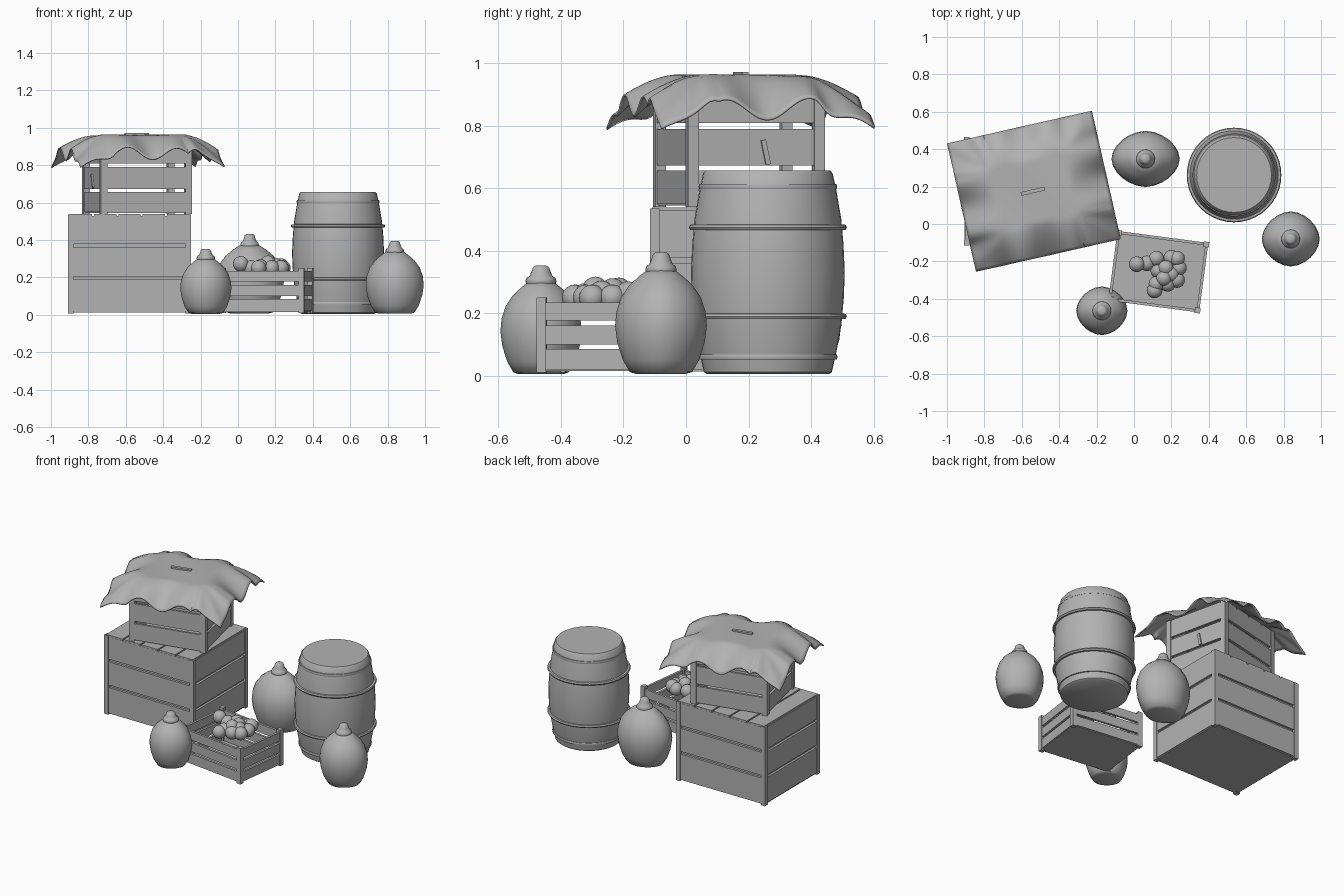
import bpy, bmesh, math
from mathutils import Matrix, Vector

if "Cube" in bpy.data.objects:
    bpy.data.objects.remove(bpy.data.objects["Cube"])

grey = bpy.data.materials.new("plain_grey")
grey.diffuse_color = (0.45, 0.45, 0.45, 1)
grey.use_nodes = True
grey.node_tree.nodes["Principled BSDF"].inputs["Base Color"].default_value = grey.diffuse_color


def finish(name, bm, matrix=None, smooth=None):
    me = bpy.data.meshes.new(name)
    bmesh.ops.recalc_face_normals(bm, faces=bm.faces)
    bm.to_mesh(me)
    bm.free()
    me.materials.append(grey)
    ob = bpy.data.objects.new(name, me)
    bpy.context.collection.objects.link(ob)
    if matrix:
        ob.matrix_world = matrix
    if smooth:
        bpy.ops.object.select_all(action='DESELECT')
        ob.select_set(True)
        bpy.context.view_layer.objects.active = ob
        bpy.ops.object.shade_smooth_by_angle(angle=math.radians(smooth))
    return ob


def box(bm, x0, x1, y0, y1, z0, z1):
    m = Matrix.Translation(((x0 + x1) / 2, (y0 + y1) / 2, (z0 + z1) / 2))
    bmesh.ops.create_cube(bm, size=1, matrix=m @ Matrix.Diagonal((x1 - x0, y1 - y0, z1 - z0, 1)))


def crate(name, x, y, z, angle, w, d, h, post, rows, lid=0, liner=False):
    """Corner posts, three slats per side, floor, optional plank lid."""
    place = Matrix.Translation((x, y, z)) @ Matrix.Rotation(math.radians(angle), 4, 'Z')
    hw, hd, t, inset = w / 2, d / 2, 0.015, 0.005
    bm = bmesh.new()
    for sx in (-1, 1):
        for sy in (-1, 1):
            xs = sorted((sx * hw, sx * (hw - post)))
            ys = sorted((sy * hd, sy * (hd - post)))
            box(bm, *xs, *ys, 0, h)
    finish(name + "_posts", bm, place)
    bm = bmesh.new()
    for z0, z1 in rows:
        for s in (-1, 1):
            ys = sorted((s * (hd - inset), s * (hd - inset - t)))
            xs = sorted((s * (hw - inset), s * (hw - inset - t)))
            box(bm, -hw + post, hw - post, *ys, z0, z1)
            box(bm, *xs, -hd + post, hd - post, z0, z1)
    finish(name + "_slats", bm, place)
    bm = bmesh.new()
    box(bm, -hw + 0.01, hw - 0.01, -hd + 0.01, hd - 0.01, 0.005, 0.02)
    finish(name + "_floor", bm, place)
    if lid:
        bm = bmesh.new()
        step = (w - 0.01) / lid
        for i in range(lid):
            a = -hw + 0.005 + i * step
            box(bm, a + 0.005, a + step - 0.005, -hd + 0.006, hd - 0.006, h - 0.012, h + 0.004)
        finish(name + "_lid_planks", bm, place)
    if liner:
        bm = bmesh.new()
        k = inset + t
        box(bm, -hw + k, hw - k, -hd + k, hd - k, 0.02, h - 0.014)
        finish(name + "_liner", bm, place)
    return place


def lathe(bm, profile, seg, shape=lambda a: (math.cos(a), math.sin(a))):
    """Closed solid from (radius, height) points, capped at both ends."""
    rings = []
    for r, z in profile:
        ring = []
        for i in range(seg):
            c, s = shape(2 * math.pi * i / seg)
            ring.append(bm.verts.new((r * c, r * s, z)))
        rings.append(ring)
    for a, b in zip(rings, rings[1:]):
        for i in range(seg):
            j = (i + 1) % seg
            bm.faces.new((a[i], a[j], b[j], b[i]))
    bm.faces.new(rings[0][::-1])
    bm.faces.new(rings[-1])


# Crates
crate("large_crate", -0.58, 0.175, 0.008, 0, 0.66, 0.58, 0.527, 0.03,
      [(0.012, 0.18), (0.197, 0.352), (0.37, 0.52)], lid=5, liner=True)
upper = crate("upper_crate", -0.54, 0.17, 0.54, 13, 0.5, 0.45, 0.385, 0.035,
              [(0.01, 0.117), (0.133, 0.25), (0.268, 0.375)], lid=4)
crate("open_crate", 0.13, -0.255, 0.01, -7.5, 0.5, 0.385, 0.24, 0.03,
      [(0.01, 0.075), (0.09, 0.15), (0.167, 0.225)])

# Small slanted pegs on the upper crate sides and on top of the cloth
for name, loc, rot in (("right_peg", (0.247, 0.03, 0.175), (0.2, 0, 0)),
                       ("left_peg", (-0.247, -0.02, 0.175), (-0.5, 0, 0)),
                       ("top_peg", (0, 0.005, 0.426), (0, math.pi / 2, 0))):
    bm = bmesh.new()
    box(bm, -0.007, 0.007, -0.008, 0.008, -0.04, 0.04) if name != "top_peg" else \
        box(bm, -0.006, 0.006, -0.01, 0.01, -0.065, 0.065)
    ob = finish(name, bm)
    m = Matrix.Translation(loc)
    for ang, axis in zip(rot, 'XYZ'):
        m = m @ Matrix.Rotation(ang, 4, axis)
    ob.matrix_world = upper @ m

# Draped cloth with wavy edges
bm = bmesh.new()
bmesh.ops.create_grid(bm, x_segments=48, y_segments=44, size=1)
for v in bm.verts:
    u, w = v.co.x * 0.395, v.co.y * 0.35
    dx, dy = max(abs(u) - 0.2, 0), max(abs(w) - 0.165, 0)
    d = math.hypot(dx, dy)
    z = 0.958 - 0.1 * (d / 0.19) ** 1.5
    if d > 0:
        along = (w * dx + u * dy) / (dx + dy)
        z -= 0.033 * math.cos(2 * math.pi * along / 0.27) * abs(dx - dy) / d * min(d / 0.19, 1)
    z += 0.003 * math.sin(14 * u + 9 * w)
    v.co = Vector((u, w, z))
cloth = finish("draped_cloth", bm, Matrix.Translation((-0.535, 0.175, 0)) @
               Matrix.Rotation(math.radians(12.7), 4, 'Z'), 60)
sol = cloth.modifiers.new("thickness", 'SOLIDIFY')
sol.thickness = 0.007
sol.offset = 0

# Barrel body and hoops
at_barrel = Matrix.Translation((0.535, 0.262, 0))
bm = bmesh.new()
lathe(bm, [(0.195, 0.005), (0.205, 0.012), (0.218, 0.07), (0.235, 0.16), (0.243, 0.25),
           (0.246, 0.33), (0.242, 0.42), (0.235, 0.5), (0.218, 0.6), (0.207, 0.648),
           (0.2, 0.656)], 40)
finish("barrel_body", bm, at_barrel, 40)
bm = bmesh.new()
for z, r in ((0.06, 0.215), (0.19, 0.238), (0.475, 0.238), (0.605, 0.214)):
    e = 0.008 if r < 0.22 else 0.015
    lathe(bm, [(r - 0.01, z - 0.01), (r + e * 0.7, z - 0.008), (r + e, z),
               (r + e * 0.7, z + 0.008), (r - 0.01, z + 0.01)], 40)
finish("barrel_hoops", bm, at_barrel, 40)


# Stoppered jugs, slightly pointed sideways
def jug(name, x, y, rx, ry, h):
    def squashed(a):
        c, s = math.cos(a), math.sin(a)
        k = (abs(c) ** 1.8 + abs(s) ** 1.8) ** (-1 / 1.8)
        return c * k * rx, s * k * ry
    place = Matrix.Translation((x, y, 0))
    k = h / 0.395
    body = [(0.55, 0.006), (0.68, 0.012), (0.83, 0.05), (0.95, 0.105), (1, 0.16), (0.97, 0.205),
            (0.87, 0.25), (0.7, 0.288), (0.48, 0.318), (0.3, 0.338)]
    bm = bmesh.new()
    lathe(bm, [(r, z * k) for r, z in body], 24, squashed)
    finish(name + "_body", bm, place, 50)
    bm = bmesh.new()
    lathe(bm, [(r, z * k) for r, z in [(0.045, 0.325), (0.05, 0.338), (0.047, 0.35), (0.037, 0.358),
                                       (0.032, 0.37), (0.026, 0.388), (0.018, 0.395)]], 20)
    finish(name + "_stopper", bm, place, 50)


jug("back_jug", 0.062, 0.348, 0.183, 0.15, 0.433)
jug("front_jug", -0.172, -0.464, 0.137, 0.13, 0.352)
jug("right_jug", 0.838, -0.08, 0.155, 0.147, 0.395)

# Heap of round fruit
bm = bmesh.new()
for x, y, z in ((0.015, -0.215, 0.272), (0.07, -0.21, 0.25), (0.12, -0.185, 0.255), (0.2, -0.18, 0.25),
                (0.24, -0.235, 0.25), (0.23, -0.3, 0.25), (0.17, -0.235, 0.27), (0.16, -0.29, 0.275),
                (0.2, -0.27, 0.262), (0.12, -0.32, 0.255), (0.11, -0.355, 0.25), (0.23, -0.185, 0.26),
                (0.18, -0.32, 0.25), (0.13, -0.25, 0.25)):
    bmesh.ops.create_uvsphere(bm, u_segments=16, v_segments=10, radius=0.042,
                              matrix=Matrix.Translation((x, y, z)))
finish("fruit_heap", bm, None, 60)
